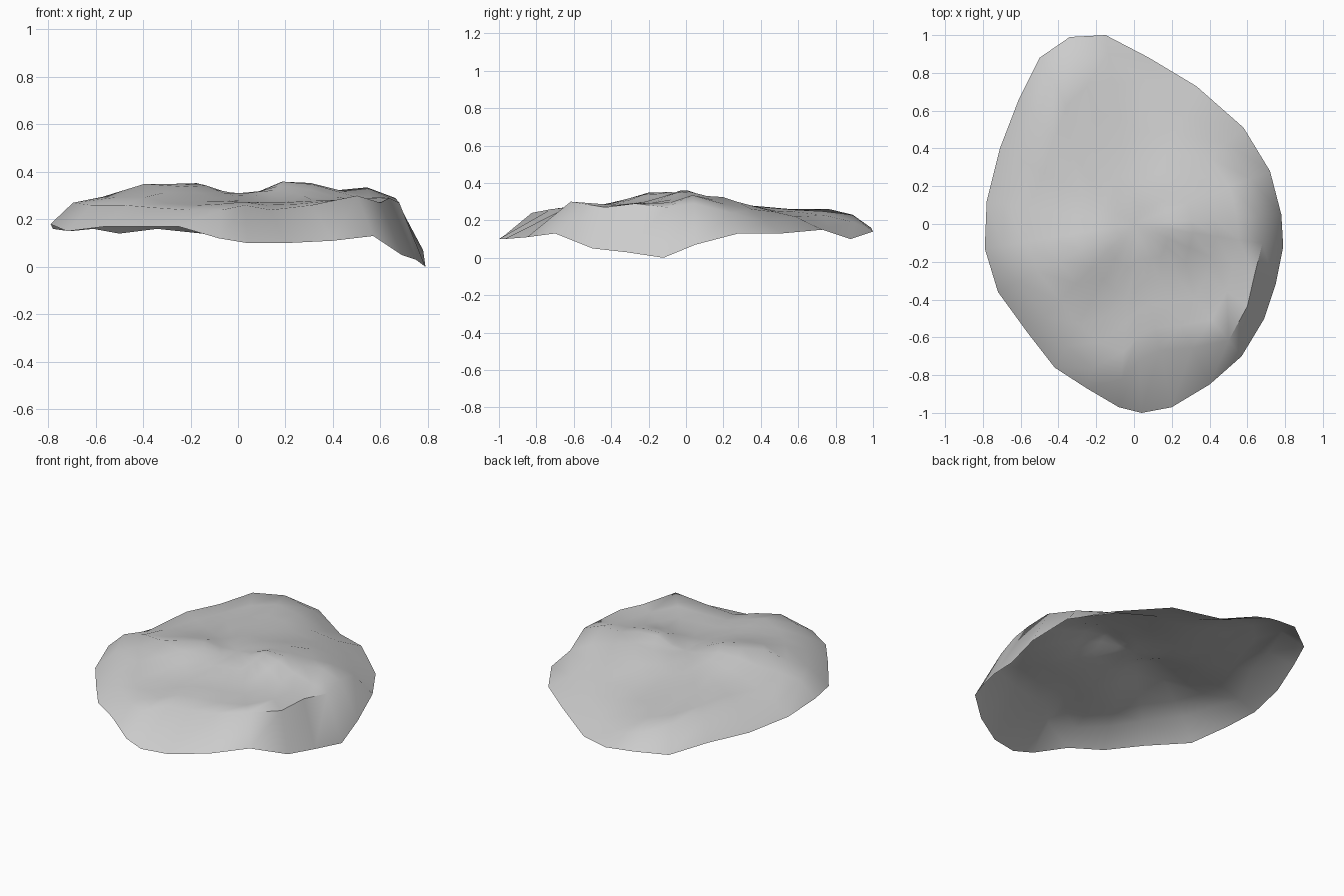
import bpy
import bmesh
from mathutils import Vector

default_cube = bpy.data.objects.get("Cube")
if default_cube:
    bpy.data.objects.remove(default_cube, do_unlink=True)

# Rim outline, anticlockwise: x, y, rim height, shoulder inset, shoulder height
RIM = [
    (.04, -1, .10, .72, .26), (.2, -.97, .10, .69, .24),
    (.4, -.85, .11, .77, .26), (.57, -.7, .13, .88, .3),
    (.69, -.5, .05, .87, .27), (.75, -.32, .03, .85, .29),
    (.79, -.12, 0, .86, .27), (.78, .05, .07, .85, .29),
    (.72, .28, .13, .86, .24), (.58, .51, .13, .84, .19),
    (.33, .73, .15, .8, .22), (.08, .88, .10, .86, .16),
    (-.15, 1, .14, .9, .19), (-.34, .99, .16, .9, .23),
    (-.5, .88, .14, .87, .26), (-.61, .66, .16, .84, .25),
    (-.71, .4, .15, .82, .27), (-.78, .12, .16, .88, .21),
    (-.79, -.13, .18, .88, .27), (-.72, -.36, .15, .86, .26),
    (-.56, -.58, .17, .85, .26), (-.42, -.76, .17, .85, .25),
    (-.25, -.87, .17, .88, .24), (-.08, -.97, .12, .85, .24),
]

# Bumps and hollows on the upper surface
LANDMARKS = [
    (.24, 0, .37), (-.22, -.12, .36), (-.38, -.2, .35), (0, 0, .31),
    (.52, .05, .34), (.25, .15, .33), (-.03, -.6, .28), (-.45, -.42, .3),
    (.15, -.35, .27), (.45, -.35, .28), (.3, .32, .3), (.58, .16, .3),
    (.1, .5, .25), (-.2, .65, .26), (-.3, .3, .28), (-.54, -.05, .3),
]

RING_SCALES = [.82, .64, .46, .28, .14]
shoulder = [Vector((x * inset, y * inset, top)) for x, y, z, inset, top in RIM]
anchors = shoulder + [Vector(p) for p in LANDMARKS]


def surface_point(x, y):
    """Place a point at the anchor heights blended by nearness."""
    total = weight_sum = 0
    for anchor in anchors:
        distance = (anchor.xy - Vector((x, y))).length
        weight = 1 / (distance + .02) ** 3
        total += weight * anchor.z
        weight_sum += weight
    return Vector((x, y, total / weight_sum))


# Open stone shell: rim, shoulder, inner rings and a closing fan
bm = bmesh.new()
outlines = [[(x, y, z) for x, y, z, inset, top in RIM], shoulder]
for scale in RING_SCALES:
    outlines.append([surface_point(p.x * scale, p.y * scale) for p in shoulder])
rings = [[bm.verts.new(point) for point in outline] for outline in outlines]
centre = bm.verts.new(surface_point(0, 0))

count = len(RIM)
for outer, inner in zip(rings, rings[1:]):
    for i in range(count):
        j = (i + 1) % count
        bm.faces.new((outer[i], outer[j], inner[j], inner[i]))
for i in range(count):
    bm.faces.new((rings[-1][i], rings[-1][(i + 1) % count], centre))

mesh = bpy.data.meshes.new("stone_shell")
bm.to_mesh(mesh)
bm.free()
stone_shell = bpy.data.objects.new("stone_shell", mesh)
bpy.context.collection.objects.link(stone_shell)

# Smooth top with a crisp break where the steep side begins
bpy.ops.object.select_all(action='DESELECT')
stone_shell.select_set(True)
bpy.context.view_layer.objects.active = stone_shell
bpy.ops.object.shade_smooth_by_angle(angle=.9)

# Plain grey stone
stone = bpy.data.materials.new("grey_stone")
stone.use_nodes = True
colour = (.6, .6, .6, 1)
stone.diffuse_color = colour
stone.node_tree.nodes["Principled BSDF"].inputs["Base Color"].default_value = colour
mesh.materials.append(stone)
